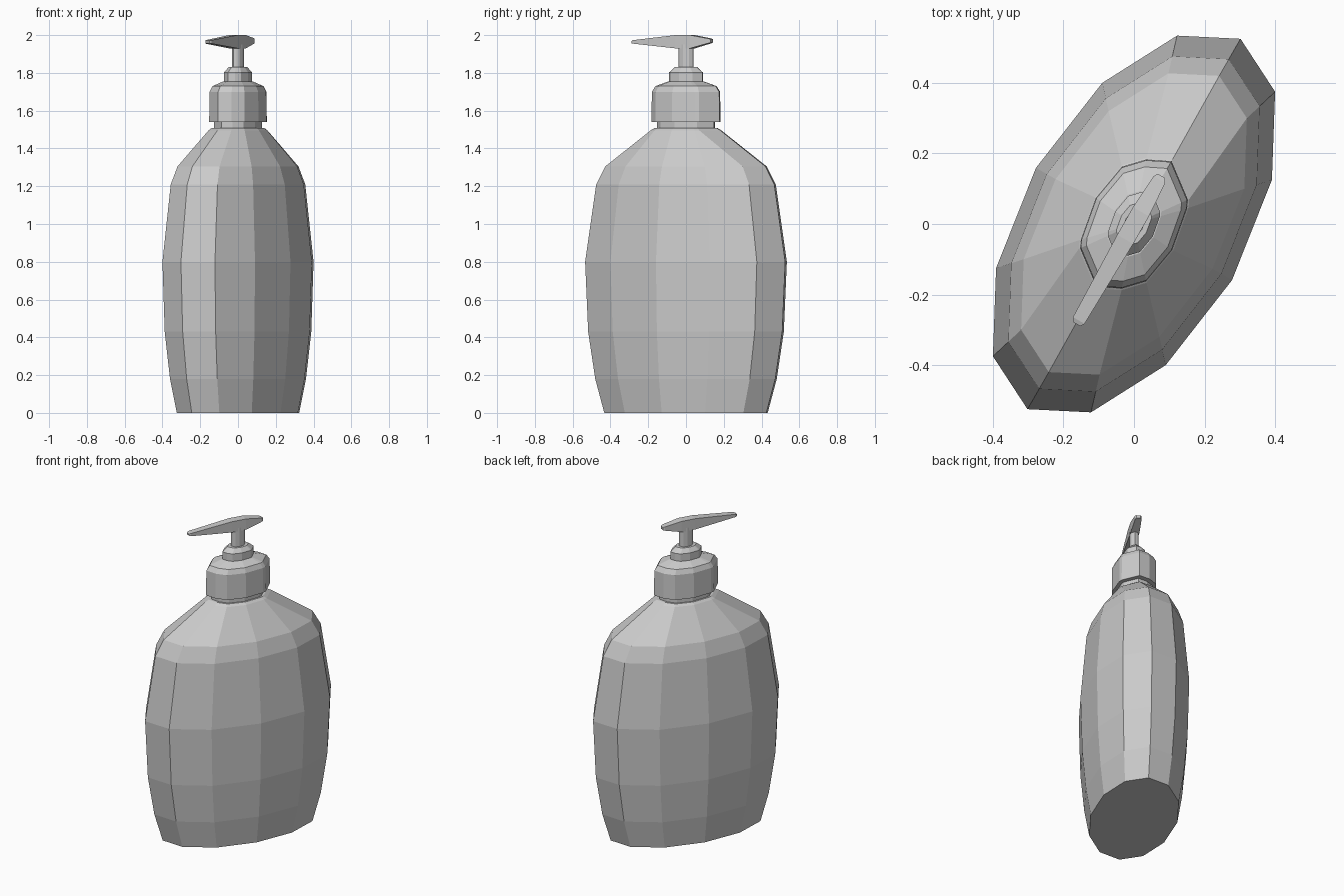
import bpy, bmesh
from mathutils import Vector

if "Cube" in bpy.data.objects:
    bpy.data.objects.remove(bpy.data.objects["Cube"])


def loft(name, rings):
    """Skin a stack of equal-sized vertex rings, with both ends capped."""
    bm = bmesh.new()
    loops = [[bm.verts.new(p) for p in r] for r in rings]
    n = len(loops[0])
    for a, b in zip(loops, loops[1:]):
        for i in range(n):
            j = (i + 1) % n
            bm.faces.new((a[i], a[j], b[j], b[i]))
    bm.faces.new(loops[0][::-1])
    bm.faces.new(loops[-1])
    bmesh.ops.recalc_face_normals(bm, faces=bm.faces)
    me = bpy.data.meshes.new(name)
    bm.to_mesh(me)
    bm.free()
    ob = bpy.data.objects.new(name, me)
    bpy.context.collection.objects.link(ob)
    return ob


def full(half):
    """Complete a centrally symmetric 12-sided outline."""
    return half + [(-x, -y) for x, y in half]


def stack(outline, profile):
    return [[(x * s, y * s, z) for x, y in outline] for s, z in profile]


# Skewed oval outlines of the bottle and of the neck and pump
BODY = full([(.40, .375), (.302, .525), (.122, .534),
             (-.09, .40), (-.278, .159), (-.391, -.125)])
NECK = full([(.155, .07), (.108, .181), (.035, .186),
             (-.035, .165), (-.11, .075), (-.153, -.045)])

# Bottle with sloping shoulder
loft("bottle", stack(BODY, [(.81, 0), (.9, .18), (.97, .43), (1, .80),
                            (.89, 1.21), (.80, 1.305)])
     + stack(NECK, [(1.01, 1.495), (.9, 1.508)]))

# Neck, screw cap, collar and pump stem
loft("neck", stack(NECK, [(.82, 1.49), (.82, 1.56)]))
loft("screw_cap", stack(NECK, [(.985, 1.54), (.97, 1.70), (.87, 1.73), (.5, 1.755)]))
loft("collar", stack(NECK, [(.48, 1.74), (.48, 1.803), (.32, 1.83)]))
loft("pump_stem", stack(NECK, [(.21, 1.82), (.21, 1.95)]))

# Pump head: rectangular sections along the nozzle direction
d, w = Vector((.497, .868, 0)), Vector((.868, -.497, 0))
sections = []
for s, hw, lo, hi in [(-.327, .012, 1.958, 1.968), (-.315, .019, 1.955, 1.973),
                      (-.05, .026, 1.93, 2.0), (.04, .026, 1.93, 2.0),
                      (.145, .019, 1.957, 1.982), (.157, .012, 1.96, 1.978)]:
    sections.append([d * s + w * k * hw + Vector((0, 0, z))
                     for k, z in ((-1, lo), (1, lo), (1, hi), (-1, hi))])
loft("pump_head", sections)
